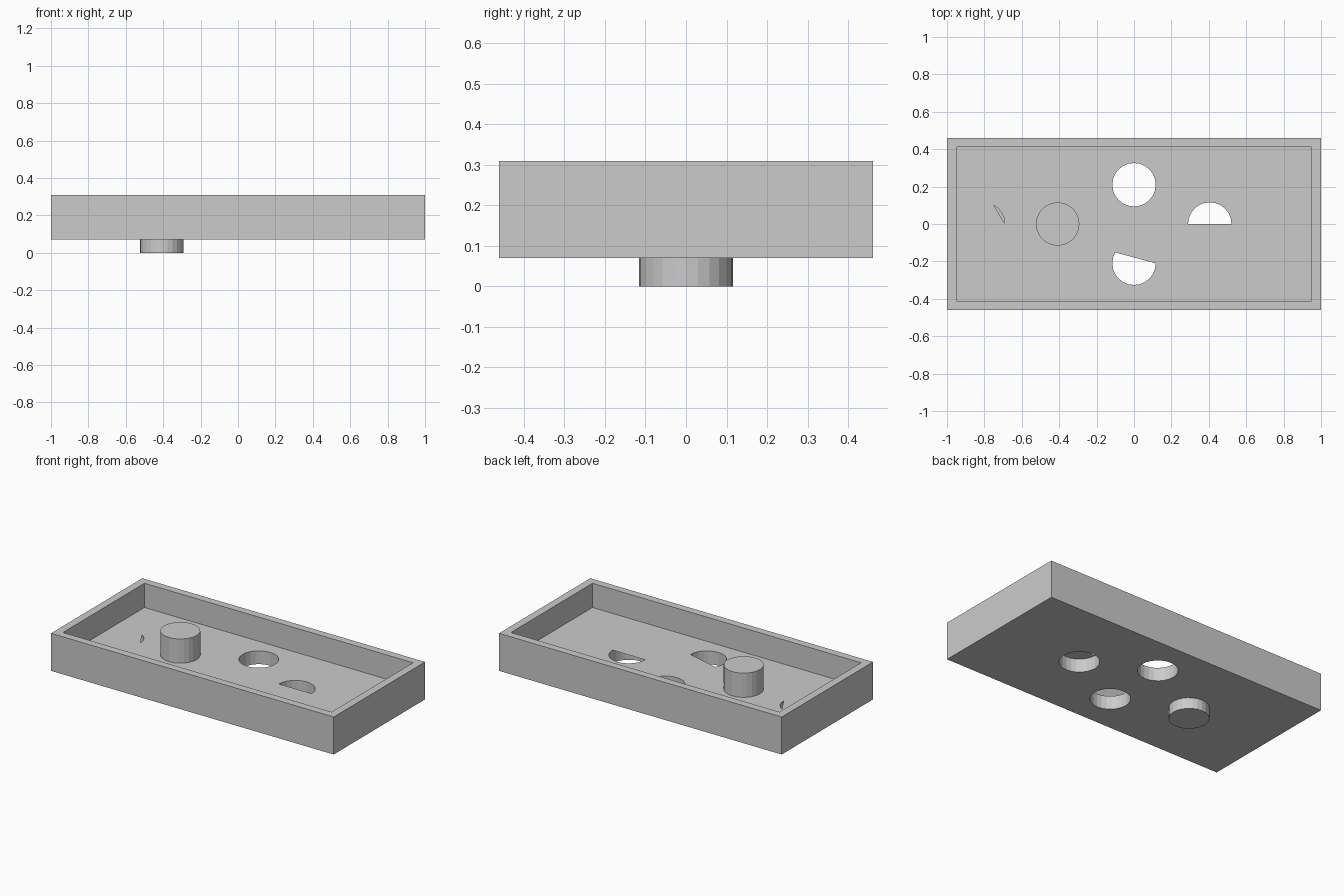
import bpy, bmesh
from math import cos, sin, radians

if "Cube" in bpy.data.objects:
    bpy.data.objects.remove(bpy.data.objects["Cube"])

R, SIDES = 0.116, 24
BASE, FLOOR, RIM = 0.07, 0.155, 0.31


def add_object(name, bm):
    mesh = bpy.data.meshes.new(name)
    bm.to_mesh(mesh)
    bm.free()
    obj = bpy.data.objects.new(name, mesh)
    bpy.context.collection.objects.link(obj)
    return obj


def prism(name, outline, z0, z1):
    bm = bmesh.new()
    face = bm.faces.new([bm.verts.new((x, y, z0)) for x, y in outline])
    ext = bmesh.ops.extrude_face_region(bm, geom=[face])["geom"]
    verts = [g for g in ext if isinstance(g, bmesh.types.BMVert)]
    bmesh.ops.translate(bm, verts=verts, vec=(0, 0, z1 - z0))
    bmesh.ops.recalc_face_normals(bm, faces=bm.faces[:])
    return add_object(name, bm)


def arc(cx, cy, a0=0, a1=345):
    step = 360 // SIDES
    return [(cx + R * cos(radians(a)), cy + R * sin(radians(a)))
            for a in range(a0, a1 + 1, step)]


# Tray: solid block, then a recess cut from the top
X, Y, IX, IY = 1.0, 0.461, 0.95, 0.412
rect = lambda x, y: [(-x, -y), (x, -y), (x, y), (-x, y)]
tray = prism("tray", rect(X, Y), BASE, RIM)
cutters = [prism("recess_cutter", rect(IX, IY), FLOOR, RIM + 0.2)]

# Three through holes and one blind pocket
for cx, cy in [(0, 0.21), (0, -0.21), (0.405, 0)]:
    cutters.append(prism("hole_cutter", arc(cx, cy), 0, 0.25))
cutters.append(prism("pocket_cutter", arc(-0.807, 0), BASE + 0.003, 0.25))

for cutter in cutters:
    mod = tray.modifiers.new("cut", 'BOOLEAN')
    mod.operation, mod.solver, mod.object = 'DIFFERENCE', 'EXACT', cutter
    cutter.hide_render = True
bpy.context.view_layer.objects.active = tray
for mod in list(tray.modifiers):
    bpy.ops.object.modifier_apply(modifier=mod.name)
for cutter in cutters:
    bpy.data.objects.remove(cutter)

# Flat covers over part of some openings, flush with the floor
for name, cx, cy, a0, a1 in [("front_hole_cover", 0, -0.21, 0, 150),
                             ("right_hole_cover", 0.405, 0, 180, 360),
                             ("pocket_cover", -0.807, 0, 60, 360)]:
    bm = bmesh.new()
    bm.faces.new([bm.verts.new((x, y, FLOOR)) for x, y in arc(cx, cy, a0, a1)])
    add_object(name, bm)

# Peg passing through the floor
prism("peg", arc(-0.408, 0), 0, RIM)
